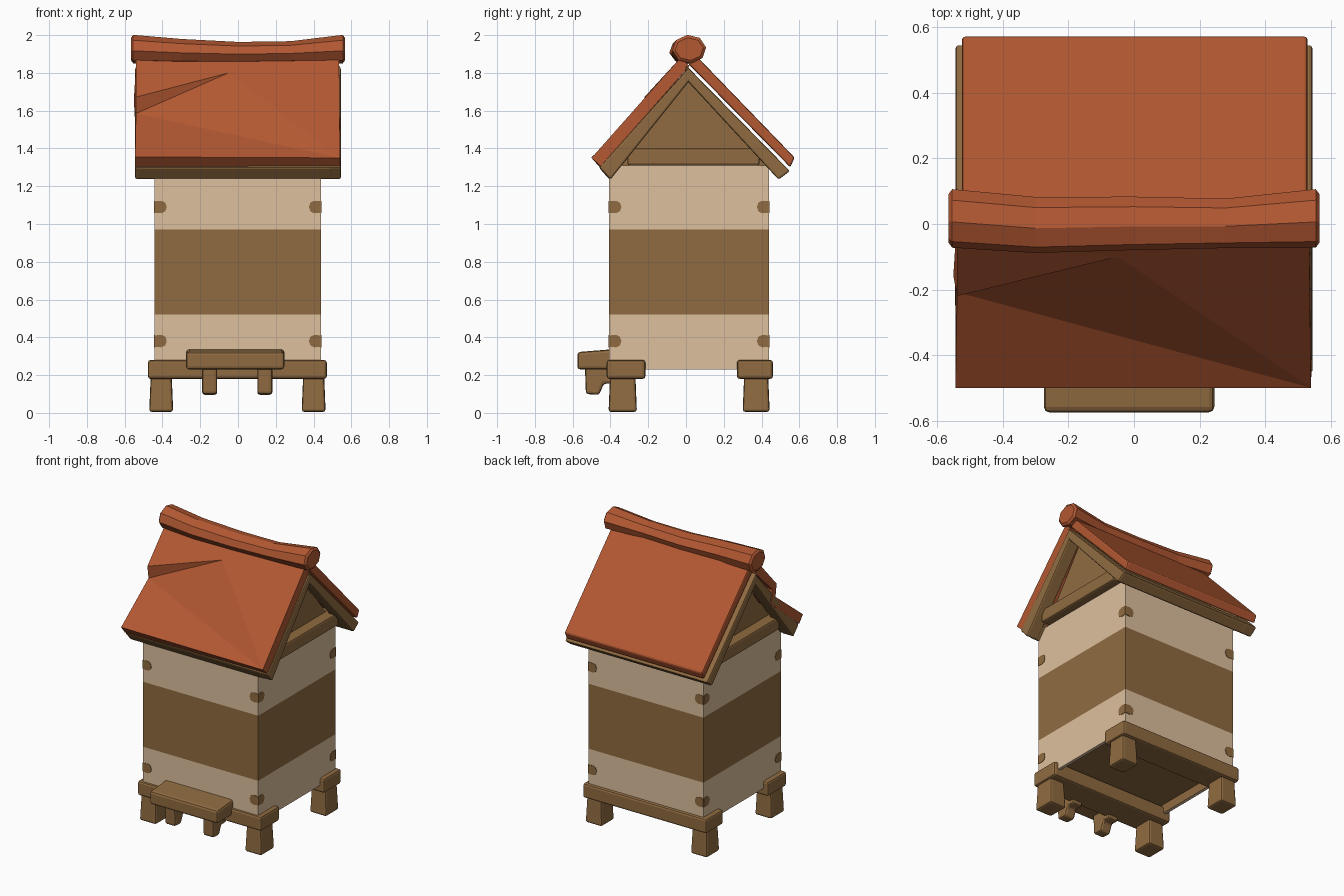
import bpy, bmesh, math
from mathutils import Vector

cube = bpy.data.objects.get("Cube")
if cube:
    bpy.data.objects.remove(cube, do_unlink=True)


def make_material(name, rgb):
    m = bpy.data.materials.new(name)
    m.use_nodes = True
    m.diffuse_color = (*rgb, 1)
    bsdf = next(n for n in m.node_tree.nodes if n.type == 'BSDF_PRINCIPLED')
    bsdf.inputs["Base Color"].default_value = (*rgb, 1)
    return m


WOOD = make_material("warm brown wood", (0.28, 0.148, 0.052))
CREAM = make_material("cream paint", (0.73, 0.53, 0.34))
RED = make_material("terracotta red", (0.45, 0.098, 0.032))
parts = []


def finish(name, bm, mats, bevel=0.0):
    me = bpy.data.meshes.new(name)
    bm.to_mesh(me)
    bm.free()
    for m in mats:
        me.materials.append(m)
    ob = bpy.data.objects.new(name, me)
    bpy.context.collection.objects.link(ob)
    if bevel:
        mod = ob.modifiers.new("soft edges", 'BEVEL')
        mod.width = bevel
        mod.segments = 2
        mod.limit_method = 'ANGLE'
    parts.append(ob)
    return ob


def loft(rings):
    """Closed solid through a list of equal-length point rings."""
    bm = bmesh.new()
    loops = [[bm.verts.new(p) for p in ring] for ring in rings]
    n = len(loops[0])
    for a, b in zip(loops, loops[1:]):
        for i in range(n):
            bm.faces.new((a[i], a[(i + 1) % n], b[(i + 1) % n], b[i]))
    bm.faces.new(loops[0])
    bm.faces.new(loops[-1])
    bmesh.ops.recalc_face_normals(bm, faces=bm.faces)
    return bm


def prism(name, profile, x0, x1, mat, bevel=0.0):
    """Side profile in (y, z), extruded along x."""
    return finish(name, loft([[(x, y, z) for y, z in profile] for x in (x0, x1)]), [mat], bevel)


def box_mesh(x, y, z, taper=0.0):
    def ring(h, t):
        return [(x[0] + t, y[0] + t, h), (x[1] - t, y[0] + t, h),
                (x[1] - t, y[1] - t, h), (x[0] + t, y[1] - t, h)]
    return loft([ring(z[0], 0), ring(z[1], taper)])


# Painted hive body with a wooden middle band and a recessed floor
BX, BY = (-0.442, 0.44), (-0.407, 0.44)
bm = box_mesh(BX, BY, (0.23, 1.31))
for h in (0.52, 0.97):
    bmesh.ops.bisect_plane(bm, geom=bm.verts[:] + bm.edges[:] + bm.faces[:],
                           plane_co=(0, 0, h), plane_no=(0, 0, 1))
bm.normal_update()
for f in bm.faces:
    if 0.52 < f.calc_center_median().z < 0.97:
        f.material_index = 1
floor = [f for f in bm.faces if f.normal.z < -0.9]
bmesh.ops.inset_region(bm, faces=floor, thickness=0.03)
wall = bmesh.ops.inset_region(bm, faces=floor, thickness=0.001, depth=-0.06)
for f in floor + wall["faces"]:
    f.material_index = 1
finish("hive_body", bm, [CREAM, WOOD])

# Corner pegs: thin half-round plates on both faces of every corner
bm = bmesh.new()
for h in (0.38, 1.09):
    for cx, sx in ((BX[0], 1), (BX[1], -1)):
        for cy, sy in ((BY[0], 1), (BY[1], -1)):
            for u, out in ((Vector((sx, 0, 0)), Vector((0, -sy, 0))),
                           (Vector((0, sy, 0)), Vector((-sx, 0, 0)))):
                base = Vector((cx, cy, h))
                arc = [(0, -0.03)] + [(0.037 + 0.028 * math.cos(a), 0.033 * math.sin(a))
                                      for a in (math.radians(d) for d in range(-90, 91, 45))] + [(0, 0.03)]
                loops = [[bm.verts.new(base + u * p + Vector((0, 0, q)) + out * d) for p, q in arc]
                         for d in (-0.002, 0.003)]
                n = len(arc)
                for i in range(n):
                    j = (i + 1) % n
                    bm.faces.new((loops[0][i], loops[0][j], loops[1][j], loops[1][i]))
                bm.faces.new(loops[0])
                bm.faces.new(loops[1])
bmesh.ops.recalc_face_normals(bm, faces=bm.faces)
finish("corner_pegs", bm, [WOOD])

# Stand: two cross beams on four tapered legs
for side, beam_y, leg_y in (("front", (-0.42, -0.215), (-0.41, -0.26)),
                            ("back", (0.27, 0.46), (0.30, 0.443))):
    finish(side + "_beam", box_mesh((-0.477, 0.47), beam_y, (0.18, 0.28)), [WOOD], 0.014)
    for hand, leg_x in (("right", (-0.47, -0.343)), ("left", (0.337, 0.464))):
        finish(f"{side}_{hand}_leg", box_mesh(leg_x, leg_y, (0.005, 0.2), 0.008), [WOOD], 0.014)

# Landing board and its two brackets
prism("landing_board", [(-0.575, 0.23), (-0.39, 0.23), (-0.39, 0.337), (-0.575, 0.322)],
      -0.275, 0.245, WOOD, 0.016)
bracket = [(-0.535, 0.24), (-0.53, 0.1), (-0.46, 0.095), (-0.435, 0.155), (-0.38, 0.155), (-0.38, 0.24)]
for hand, x in (("right", -0.19), ("left", 0.102)):
    prism(hand + "_bracket", bracket, x, x + 0.08, WOOD, 0.014)

# Gable block and the tie beam on each end
prism("gable", [(-0.36, 1.305), (0.43, 1.305), (0.005, 1.82)], -0.425, 0.425, WOOD)
for hand, x in (("right", (-0.5, -0.42)), ("left", (0.42, 0.5))):
    finish(hand + "_tie_beam", box_mesh(x, (-0.31, 0.39), (1.31, 1.4)), [WOOD], 0.012)

# Rafters at both ends of each slope, with eave rails between them
front_rafter = [(0.015, 1.83), (-0.46, 1.3), (-0.4, 1.235), (0.02, 1.76)]
back_rafter = [(0.0, 1.84), (0.55, 1.28), (0.49, 1.235), (-0.005, 1.77)]
for hand, x in (("right", -0.545), ("left", 0.455)):
    prism(f"front_{hand}_rafter", front_rafter, x, x + 0.09, WOOD, 0.01)
    prism(f"back_{hand}_rafter", back_rafter, x, x + 0.09, WOOD, 0.01)
prism("front_eave_rail", [(-0.395, 1.375), (-0.462, 1.3), (-0.405, 1.235), (-0.345, 1.31)],
      -0.543, 0.5, WOOD, 0.01)
prism("back_eave_rail", [(0.475, 1.355), (0.548, 1.28), (0.49, 1.235), (0.425, 1.305)],
      -0.543, 0.54, WOOD, 0.01)

# Back roof slope
prism("back_roof", [(0.06, 1.885), (0.575, 1.352), (0.552, 1.3), (0.01, 1.85)], -0.525, 0.53, RED, 0.01)

# Front roof slope, with a crease running in from its right edge
bm = bmesh.new()
tl, fold, dent, bl, tip, tr, br = [bm.verts.new(p) for p in (
    (-0.54, -0.03, 1.88), (-0.54, -0.22, 1.672), (-0.54, -0.208, 1.585), (-0.545, -0.5, 1.355),
    (-0.05, -0.1, 1.8), (0.535, -0.03, 1.88), (0.54, -0.5, 1.35))]
for face in ((tl, fold, tip), (tl, tip, tr), (fold, dent, tip), (dent, bl, br), (dent, br, tip), (tip, br, tr)):
    bm.faces.new(face)
roof = finish("front_roof", bm, [RED])
solid = roof.modifiers.new("thickness", 'SOLIDIFY')
solid.thickness = 0.065
solid.offset = -1

# Sagging ridge cap, lofted from octagons with slightly rounded ends
rings = []
for x, y, ry, z, rz in ((-0.566, 0.017, 0.075, 1.926, 0.062), (-0.555, 0.017, 0.09, 1.926, 0.078),
                        (-0.3, -0.003, 0.086, 1.914, 0.068), (0, 0.002, 0.082, 1.906, 0.06),
                        (0.28, 0.002, 0.076, 1.91, 0.06), (0.555, 0.017, 0.09, 1.926, 0.078),
                        (0.566, 0.017, 0.075, 1.926, 0.062)):
    rings.append([(x, y + ry * math.cos(a), z + rz * math.sin(a) / 1.03)
                  for a in (math.tau * k / 8 + math.pi / 8 * 0.3 for k in range(8))])
finish("ridge_cap", loft(rings), [RED])

# Smooth shading with sharp edges kept
for ob in bpy.context.view_layer.objects:
    ob.select_set(ob in parts)
bpy.context.view_layer.objects.active = parts[0]
bpy.ops.object.shade_smooth_by_angle(angle=math.radians(46))
